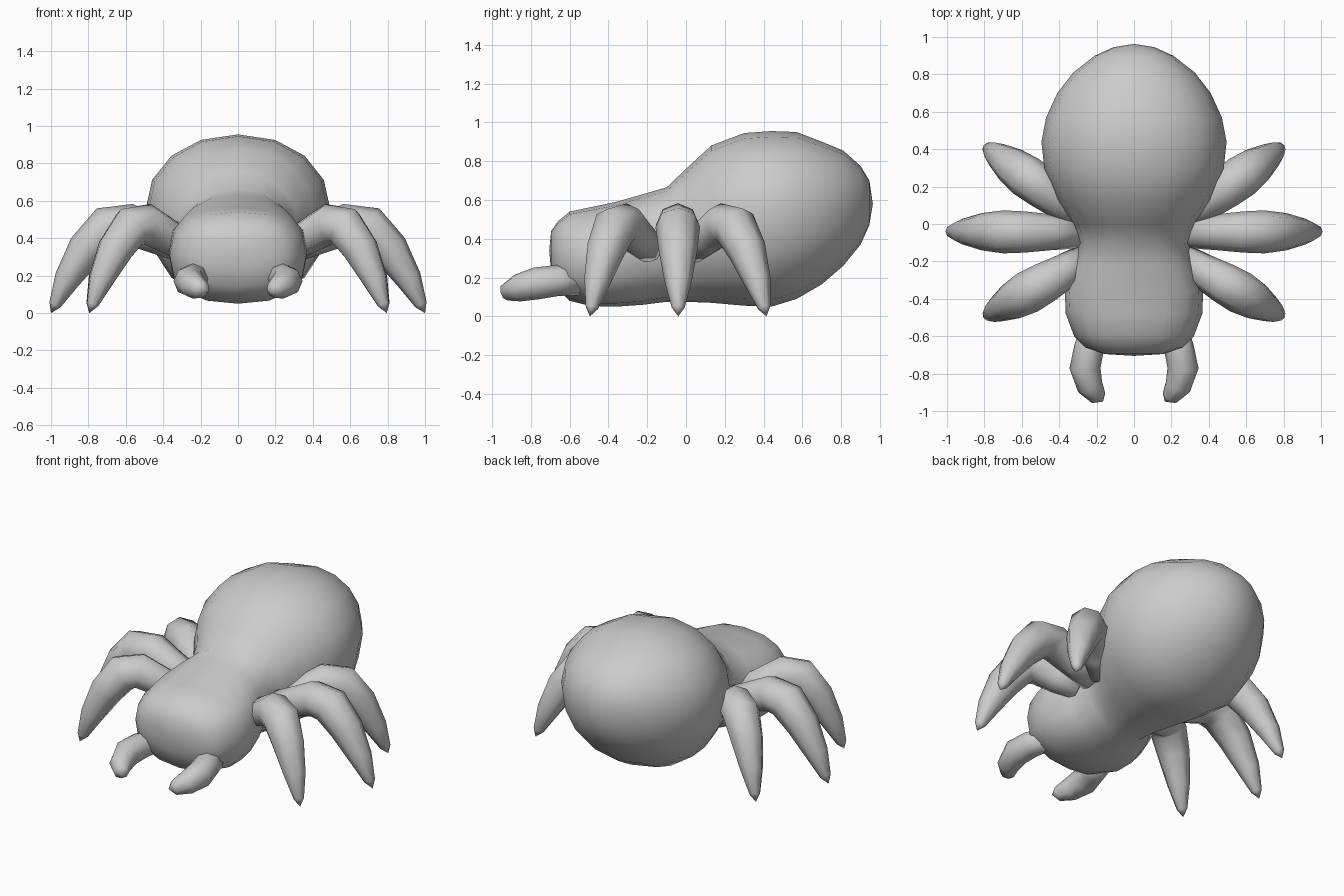
import bpy, bmesh
from math import sin, cos, pi
from mathutils import Vector

if "Cube" in bpy.data.objects:
    bpy.data.objects.remove(bpy.data.objects["Cube"])

mat = bpy.data.materials.new("matte grey")
mat.use_nodes = True
grey = (0.6, 0.6, 0.6, 1)
mat.diffuse_color = grey
mat.node_tree.nodes["Principled BSDF"].inputs["Base Color"].default_value = grey


def loft(name, rings, start, end):
    """Skin a list of rings and close each end on a single point."""
    bm = bmesh.new()
    loops = [[bm.verts.new(p) for p in ring] for ring in rings]
    n = len(loops[0])
    for a, b in zip(loops, loops[1:]):
        for i in range(n):
            j = (i + 1) % n
            bm.faces.new((a[i], a[j], b[j], b[i]))
    for loop, tip in ((loops[0], start), (loops[-1], end)):
        v = bm.verts.new(tip)
        for i in range(n):
            bm.faces.new((loop[i], loop[(i + 1) % n], v))
    bmesh.ops.recalc_face_normals(bm, faces=bm.faces)
    for f in bm.faces:
        f.smooth = True
    mesh = bpy.data.meshes.new(name)
    bm.to_mesh(mesh)
    bm.free()
    mesh.materials.append(mat)
    obj = bpy.data.objects.new(name, mesh)
    bpy.context.collection.objects.link(obj)
    return obj


def tube(name, path, radii, end, sides=8):
    """Tapered limb whose rings stand square to its path."""
    pts = [Vector(p) for p in path]
    rings = []
    for k, (p, r) in enumerate(zip(pts, radii)):
        t = (pts[min(k + 1, len(pts) - 1)] - pts[max(k - 1, 0)]).normalized()
        side = t.cross(Vector((0, 0, 1))).normalized()
        up = side.cross(t)
        rings.append([p + r * (cos(2 * pi * i / sides) * side + sin(2 * pi * i / sides) * up)
                      for i in range(sides)])
    return loft(name, rings, pts[0], end)


def spow(v, e):
    return abs(v) ** e * (1 if v >= 0 else -1)


# Body: head, waist and abdomen in one skin (y, bottom, top, half width)
sections = [
    (-0.695, 0.23, 0.44, 0.16), (-0.66, 0.14, 0.49, 0.26), (-0.6, 0.08, 0.54, 0.32),
    (-0.48, 0.05, 0.565, 0.365), (-0.36, 0.05, 0.59, 0.37), (-0.22, 0.06, 0.63, 0.325),
    (-0.1, 0.075, 0.665, 0.29), (0, 0.075, 0.76, 0.32), (0.13, 0.07, 0.88, 0.41),
    (0.3, 0.055, 0.945, 0.48), (0.44, 0.05, 0.955, 0.495), (0.57, 0.09, 0.95, 0.47),
    (0.7, 0.165, 0.9, 0.41), (0.81, 0.26, 0.855, 0.325), (0.9, 0.37, 0.775, 0.21),
    (0.945, 0.47, 0.7, 0.11),
]
SEG = 16
rings = []
for y, low, high, w in sections:
    e = 0.82 if y < -0.2 else 0.95
    mid = low + (high - low) * (0.5 if y < -0.1 else 0.55)
    ring = []
    for i in range(SEG):
        c, s = cos(2 * pi * i / SEG), sin(2 * pi * i / SEG)
        h = high - mid if s > 0 else mid - low
        ring.append((w * spow(c, e), y, mid + h * spow(s, e)))
    rings.append(ring)
loft("body", rings, (0, -0.705, 0.34), (0, 0.963, 0.58))

# Legs: one arched outline (reach, height, radius) laid between a root and a tip
arch = [(0, 0.35, 0.085), (0.21, 0.41, 0.095), (0.42, 0.475, 0.11), (0.58, 0.46, 0.115),
        (0.74, 0.34, 0.1), (0.88, 0.18, 0.07), (0.97, 0.045, 0.033)]
legs = {
    "front_leg": ((0.26, -0.19), (0.795, -0.495)),
    "middle_leg": ((0.28, -0.045), (1.0, -0.04)),
    "back_leg": ((0.27, 0.03), (0.795, 0.415)),
}
for sx, label in ((1, "left"), (-1, "right")):
    for name, (root, tip) in legs.items():
        path = [(sx * (root[0] + (tip[0] - root[0]) * s),
                 root[1] + (tip[1] - root[1]) * s, z) for s, z, r in arch]
        tube(f"{label}_{name}", path, [r for s, z, r in arch], (sx * tip[0], tip[1], 0))

    # Mandibles curling inward ahead of the head
    jaw = [(0.21, -0.54, 0.18), (0.24, -0.66, 0.185), (0.262, -0.77, 0.17),
           (0.235, -0.87, 0.145), (0.19, -0.93, 0.125)]
    tube(f"{label}_mandible", [(sx * x, y, z) for x, y, z in jaw],
         [0.07, 0.08, 0.083, 0.07, 0.045], (sx * 0.165, -0.95, 0.12))
